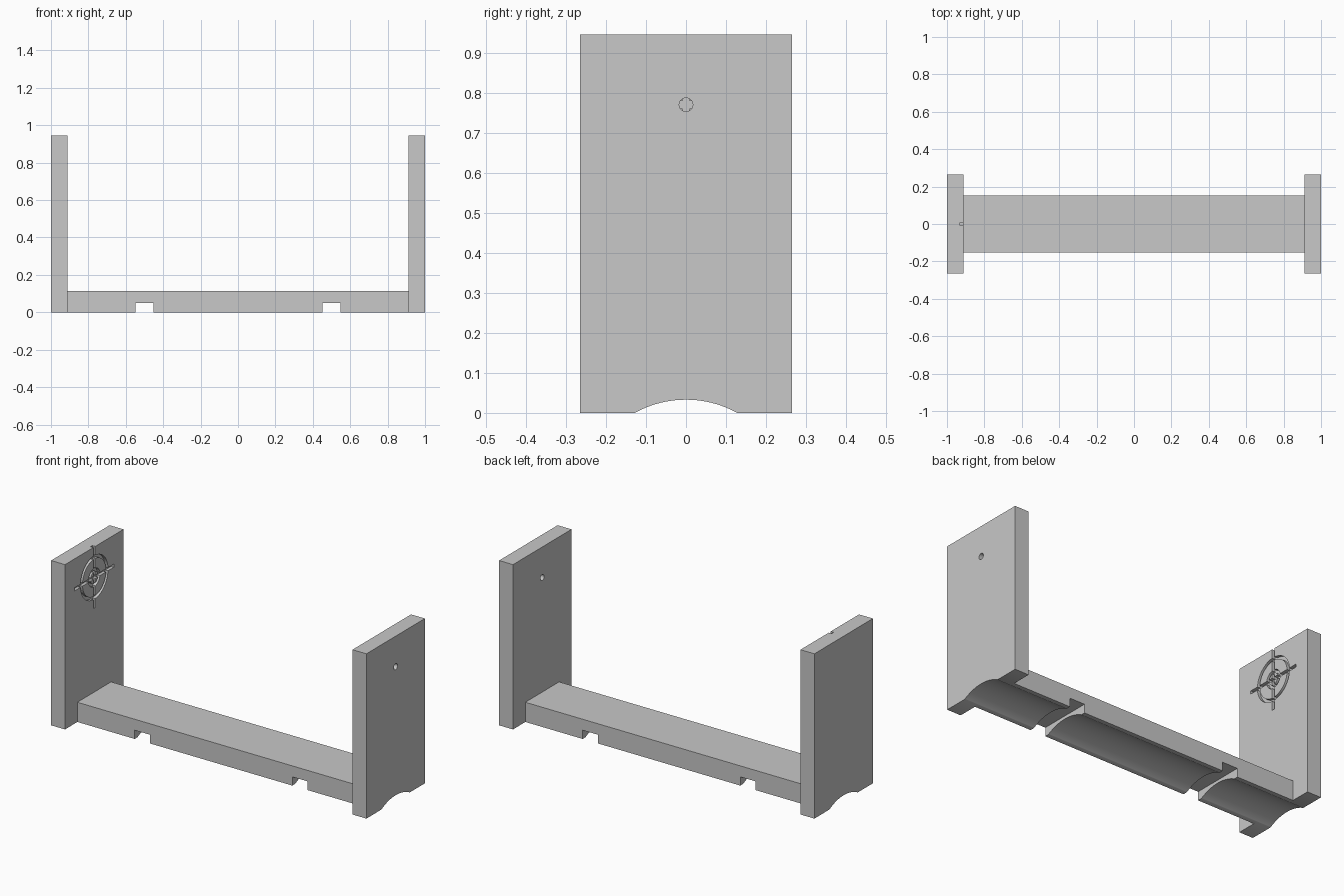
import bpy, bmesh, math
from mathutils import Matrix, Vector

cube = bpy.data.objects.get("Cube")
if cube:
    bpy.data.objects.remove(cube, do_unlink=True)

grey = bpy.data.materials.new("plain_grey")
grey.use_nodes = True
colour = (0.58, 0.58, 0.58, 1)
grey.diffuse_color = colour
grey.node_tree.nodes["Principled BSDF"].inputs["Base Color"].default_value = colour

INNER, HEIGHT = 0.912, 0.945   # inner face of the end plates, plate height
AIM_Z = 0.77                   # height of the sight hole and target
GROOVE = 0.018                 # width and depth of the engraved lines


def finish(name, bm):
    bmesh.ops.recalc_face_normals(bm, faces=bm.faces)
    mesh = bpy.data.meshes.new(name)
    bm.to_mesh(mesh)
    bm.free()
    mesh.materials.append(grey)
    obj = bpy.data.objects.new(name, mesh)
    bpy.context.collection.objects.link(obj)
    return obj


def box(name, x, y, z):
    """Box from three (low, high) ranges."""
    bm = bmesh.new()
    size = [b - a for a, b in (x, y, z)]
    mid = Vector([(a + b) / 2 for a, b in (x, y, z)])
    bmesh.ops.create_cube(bm, size=1, matrix=Matrix.Translation(mid) @ Matrix.Diagonal((*size, 1)))
    return finish(name, bm)


def rod(name, x, z, radius, segments):
    """Cylinder along x, centred on y = 0."""
    bm = bmesh.new()
    place = Matrix.Translation(((x[0] + x[1]) / 2, 0, z)) @ Matrix.Rotation(math.pi / 2, 4, 'Y')
    bmesh.ops.create_cone(bm, cap_ends=True, segments=segments, radius1=radius,
                          radius2=radius, depth=x[1] - x[0], matrix=place)
    return finish(name, bm)


def ring(name, x, outer):
    """Square-section ring around the aiming point."""
    bm = bmesh.new()
    section = [bm.verts.new((px, 0, AIM_Z + r)) for px, r in
               ((x[0], outer), (x[1], outer), (x[1], outer - GROOVE), (x[0], outer - GROOVE))]
    edges = [bm.edges.new((section[i], section[(i + 1) % 4])) for i in range(4)]
    bmesh.ops.spin(bm, geom=section + edges, cent=(0, 0, AIM_Z), axis=(1, 0, 0),
                   angle=math.tau, steps=48, use_merge=True)
    bmesh.ops.remove_doubles(bm, verts=bm.verts, dist=0.0001)
    return finish(name, bm)


def carve(obj, *cutters):
    """Cut each helper out of the part, then discard the helper."""
    bpy.context.view_layer.objects.active = obj
    for cutter in cutters:
        cutter.hide_render = True
        mod = obj.modifiers.new("cut", 'BOOLEAN')
        mod.operation, mod.solver, mod.object = 'DIFFERENCE', 'EXACT', cutter
        bpy.ops.object.modifier_apply(modifier=mod.name)
        bpy.data.objects.remove(cutter, do_unlink=True)


def arch():
    """Shallow arched channel running under the whole length."""
    return rod("arch_cutter", (-1.1, 1.1), -0.232, 0.265, 128)


# End plates
right_plate = box("right_end_plate", (-1, -INNER), (-0.265, 0.265), (0, HEIGHT))
left_plate = box("left_end_plate", (INNER, 1), (-0.265, 0.265), (0, HEIGHT))
# Base beam
beam = box("base_beam", (-INNER, INNER), (-0.153, 0.153), (0, 0.113))

# Underside channel and the two cross slots
carve(left_plate, arch(), rod("sight_hole_cutter", (0.8, 1.1), AIM_Z, 0.017, 32))
carve(beam, arch(), *[box("slot_cutter", (x - 0.048, x + 0.048), (-0.3, 0.3), (-0.1, 0.05))
                      for x in (-0.5, 0.5)])

# Engraved target: two rings and a cross
depth = (-INNER - GROOVE, -INNER + 0.05)
half, arm = GROOVE / 2, 0.177
carve(right_plate, arch(),
      ring("outer_ring_cutter", depth, 0.125),
      ring("inner_ring_cutter", depth, 0.052),
      box("upright_cutter", depth, (-half, half), (AIM_Z - arm, AIM_Z + arm)),
      box("crossbar_cutter", depth, (-arm, arm), (AIM_Z - half, AIM_Z + half)))

# Smooth curves, sharp corners
for part in (right_plate, left_plate, beam):
    bpy.ops.object.select_all(action='DESELECT')
    part.select_set(True)
    bpy.context.view_layer.objects.active = part
    bpy.ops.object.shade_smooth_by_angle(angle=math.radians(30))
